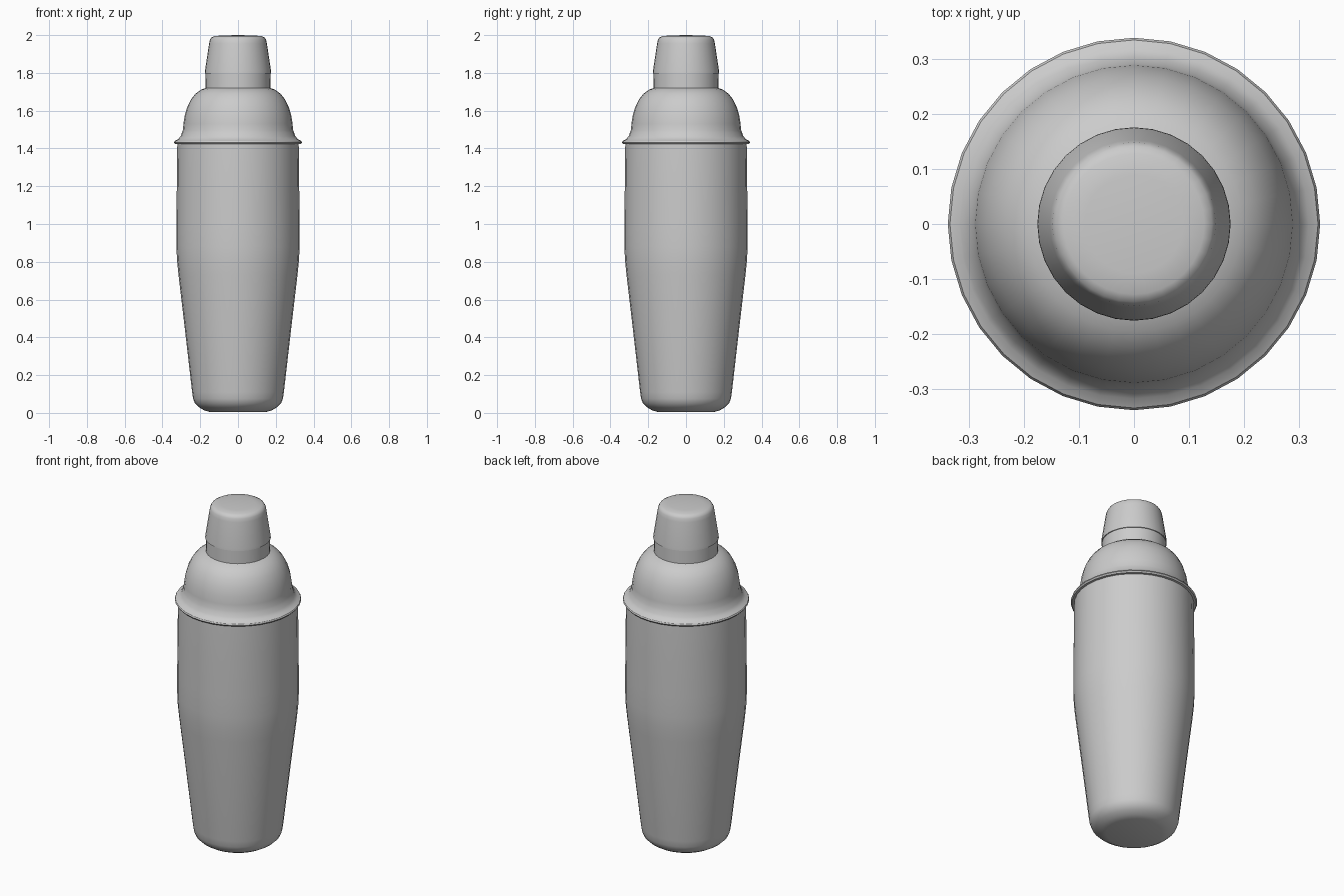
import bpy, bmesh, math

if "Cube" in bpy.data.objects:
    bpy.data.objects.remove(bpy.data.objects["Cube"])

SIDES = 32


def lathe(name, profile):
    """Spin (radius, z) points around z; radius 0 closes to a pole."""
    bm = bmesh.new()
    verts = [bm.verts.new((r, 0, z)) for r, z in profile]
    edges = [bm.edges.new(pair) for pair in zip(verts, verts[1:])]
    bmesh.ops.spin(bm, geom=verts + edges, cent=(0, 0, 0), axis=(0, 0, 1),
                   angle=math.tau, steps=SIDES)
    bmesh.ops.remove_doubles(bm, verts=bm.verts, dist=0.0005)
    bmesh.ops.recalc_face_normals(bm, faces=bm.faces)
    # make sure the normals point outwards
    if sum(f.normal.dot((f.calc_center_median().x, f.calc_center_median().y, 0))
           for f in bm.faces) < 0:
        bmesh.ops.reverse_faces(bm, faces=bm.faces)
    mesh = bpy.data.meshes.new(name)
    bm.to_mesh(mesh)
    bm.free()
    obj = bpy.data.objects.new(name, mesh)
    bpy.context.collection.objects.link(obj)
    bpy.ops.object.select_all(action='DESELECT')
    obj.select_set(True)
    bpy.context.view_layer.objects.active = obj
    bpy.ops.object.shade_smooth_by_angle(angle=math.radians(35))
    return obj


# tapered cup with a rounded base, top tucked under the lid
lathe("shaker_body", [
    (0, 0.005), (0.15, 0.005), (0.18, 0.014), (0.207, 0.03), (0.228, 0.05),
    (0.238, 0.075), (0.243, 0.11), (0.282, 0.45), (0.315, 0.73),
    (0.323, 0.81), (0.326, 0.88), (0.326, 1.0), (0.324, 1.2),
    (0.322, 1.40), (0.321, 1.43)])

# domed lid: flared rim, shoulder and straight neck
lathe("lid_dome", [
    (0.318, 1.422), (0.333, 1.424), (0.339, 1.432), (0.335, 1.440),
    (0.318, 1.449), (0.304, 1.464), (0.297, 1.485), (0.292, 1.495),
    (0.289, 1.53), (0.282, 1.575), (0.269, 1.62), (0.249, 1.66),
    (0.225, 1.69), (0.196, 1.711), (0.172, 1.72), (0.171, 1.80)])

# small tapered cap
lathe("cap", [
    (0.168, 1.797), (0.176, 1.797), (0.175, 1.81), (0.153, 1.955), (0.149, 1.975),
    (0.142, 1.987), (0.128, 1.994), (0.09, 1.998), (0, 2.0)])
